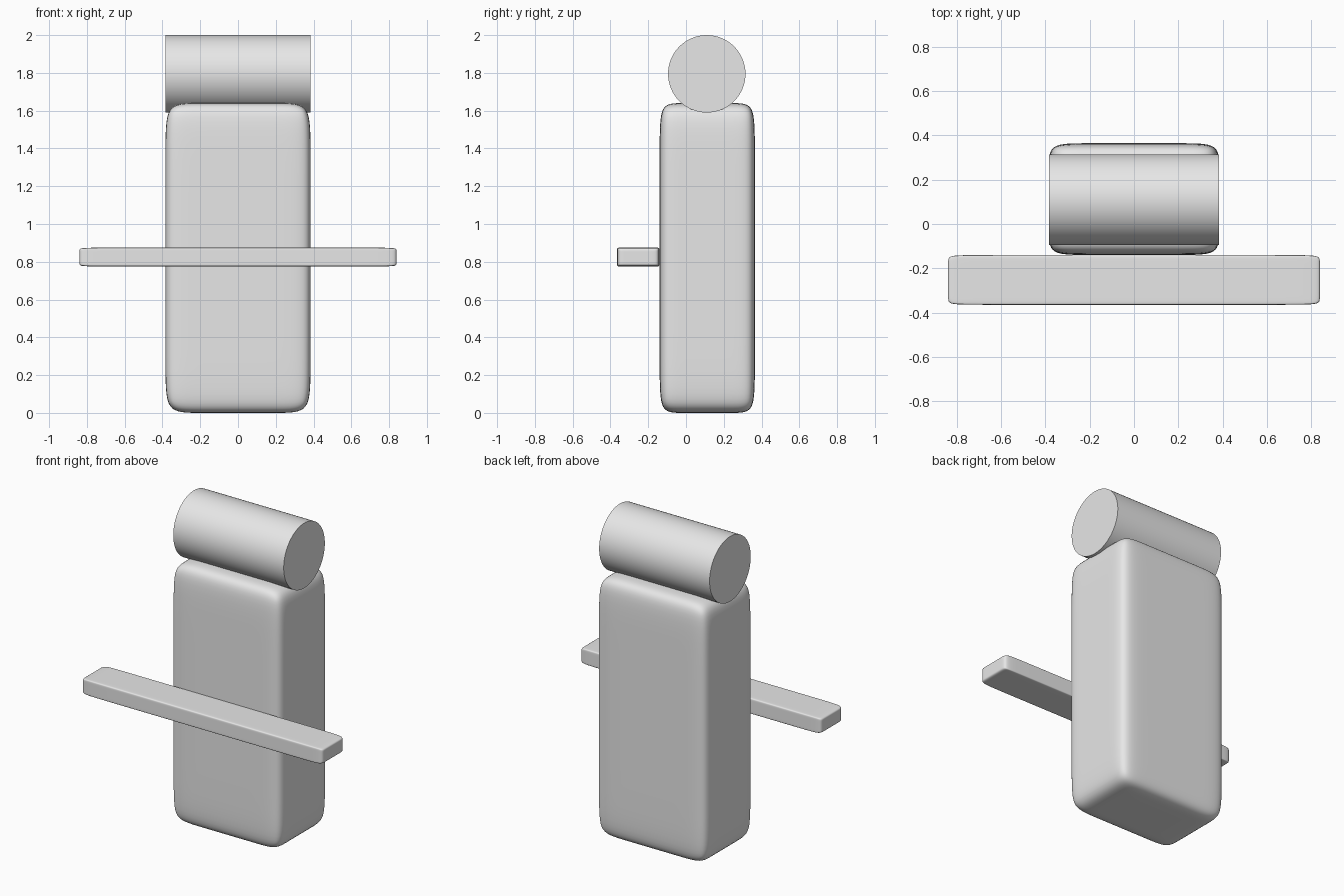
import bpy
import bmesh
from math import pi
from mathutils import Matrix, Vector

cube = bpy.data.objects.get("Cube")
if cube:
    bpy.data.objects.remove(cube, do_unlink=True)

# Single plain grey
grey = bpy.data.materials.new("plain grey")
grey.use_nodes = True
colour = (0.8, 0.8, 0.8, 1)
grey.diffuse_color = colour
grey.node_tree.nodes["Principled BSDF"].inputs["Base Color"].default_value = colour


def add_object(name, bm, location):
    mesh = bpy.data.meshes.new(name)
    bm.to_mesh(mesh)
    bm.free()
    mesh.materials.append(grey)
    obj = bpy.data.objects.new(name, mesh)
    obj.location = location
    bpy.context.collection.objects.link(obj)
    return obj


def soft_box(name, low, high, loops):
    """Box with a pair of holding loops per axis, rounded by subdivision."""
    low, high = Vector(low), Vector(high)
    bm = bmesh.new()
    bmesh.ops.create_cube(bm, size=2)
    for axis, offset in enumerate(loops):
        normal = Vector((0, 0, 0))
        normal[axis] = 1
        for side in (-1, 1):
            bmesh.ops.bisect_plane(bm, geom=bm.verts[:] + bm.edges[:] + bm.faces[:],
                                   plane_co=normal * side * offset, plane_no=normal)
    bmesh.ops.scale(bm, vec=(high - low) / 2, verts=bm.verts)
    for face in bm.faces:
        face.smooth = True
    obj = add_object(name, bm, (low + high) / 2)
    subdivision = obj.modifiers.new("Rounding", 'SUBSURF')
    subdivision.levels = subdivision.render_levels = 3
    return obj


# Upright torso and the bar across its front
soft_box("body", (-0.385, -0.14, 0), (0.385, 0.365, 1.64), (0.6, 0.6, 0.73))
soft_box("arm_bar", (-0.84, -0.365, 0.775), (0.84, -0.14, 0.875), (0.81, 0.8, 0.75))

# Cylindrical head lying across the top
bm = bmesh.new()
bmesh.ops.create_cone(bm, cap_ends=True, segments=64, radius1=0.205, radius2=0.205,
                      depth=0.77, matrix=Matrix.Rotation(pi / 2, 4, 'Y'))
for face in bm.faces:
    face.smooth = len(face.verts) == 4
for edge in bm.edges:
    edge.smooth = all(f.smooth for f in edge.link_faces)
add_object("head", bm, (0, 0.11, 1.795))
